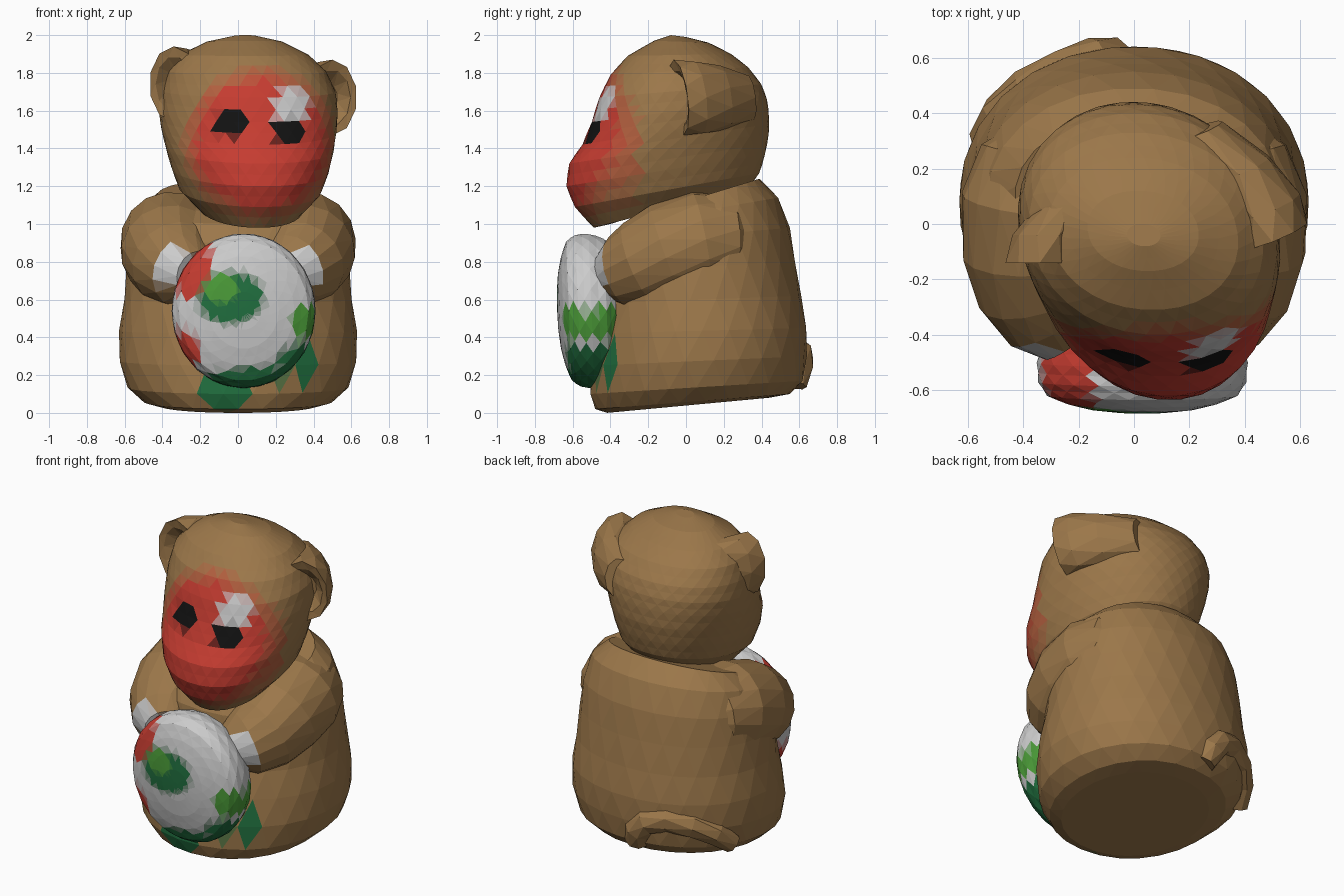
import bpy, bmesh
from math import sin, cos, pi, hypot
from mathutils import Vector

if "Cube" in bpy.data.objects:
    bpy.data.objects.remove(bpy.data.objects["Cube"])

BROWN, RED, WHITE = (.33, .185, .068), (.56, .045, .03), (.58, .58, .58)
GREEN, LIME, BLACK = (.015, .16, .05), (.07, .33, .04), (.006, .006, .006)
mats = {}


def material(col):
    key = tuple(round(c, 3) for c in col)
    if key not in mats:
        mats[key] = bpy.data.materials.new("paint_%d" % len(mats))
        mats[key].diffuse_color = (*key, 1)
    return mats[key]


def paint(p, base, spots, limit):
    # blend soft elliptical paint spots over the base colour, front side only
    col = base
    if p.y < limit:
        for c, x, z, rx, rz in spots:
            d = hypot((p.x - x) / rx, (p.z - z) / rz)
            t = round(4 * min(1, max(0, (1 - d) / .25))) / 4
            col = tuple(a + (b - a) * t for a, b in zip(col, c))
    return col


def angles(i, n):
    return [2 * pi * (j + .5 * (i % 2)) / n for j in range(n)]


def refine(rows):
    # add a halfway row between neighbours
    out = []
    for a, b in zip(rows, rows[1:]):
        out += [a, tuple((p + q) / 2 for p, q in zip(a, b))]
    return out + [rows[-1]]


def loft(name, rings, base=BROWN, spots=(), limit=-.25):
    # skin staggered rings with triangles and close both ends
    bm = bmesh.new()
    vr = [[bm.verts.new(p) for p in r] for r in rings]
    n = len(rings[0])
    for i, (a, b) in enumerate(zip(vr, vr[1:])):
        for j in range(n):
            k = (j + 1) % n
            if i % 2 == 0:
                tris = (a[j], a[k], b[j]), (b[j], a[k], b[k])
            else:
                tris = (a[j], a[k], b[k]), (a[j], b[k], b[j])
            for t in tris:
                bm.faces.new(t)
    for r in (vr[0], vr[-1]):
        mid = bm.verts.new(sum((v.co for v in r), Vector()) / n)
        for j in range(n):
            bm.faces.new((r[j], r[(j + 1) % n], mid))
    bmesh.ops.recalc_face_normals(bm, faces=bm.faces)
    me = bpy.data.meshes.new(name)
    slots = []
    for f in bm.faces:
        m = material(paint(f.calc_center_median(), base, spots, limit))
        if m not in slots:
            slots.append(m)
            me.materials.append(m)
        f.material_index = slots.index(m)
    bm.to_mesh(me)
    bm.free()
    ob = bpy.data.objects.new(name, me)
    bpy.context.collection.objects.link(ob)
    return ob


def stack(profile, n, power=2.0, turn=0.0):
    # rows: front z, back z, centre x, half width, front y, back y
    rings = []
    for i, (zf, zb, cx, rx, yf, yb) in enumerate(profile):
        ring = []
        for a in angles(i, n):
            c, s = cos(a), sin(a)
            c = abs(c) ** (2 / power) * (1 if c > 0 else -1)
            s = abs(s) ** (2 / power) * (1 if s > 0 else -1)
            y = (yf + yb) / 2 + s * (yb - yf) / 2
            ring.append(Vector((cx + rx * c - turn * y, y, zf + (zb - zf) * (s + 1) / 2)))
        rings.append(ring)
    return rings


def tube(path, n):
    # rows: x, y, z, radius
    pts = [Vector(p[:3]) for p in path]
    rings = []
    for i, p in enumerate(pts):
        t = (pts[min(i + 1, len(pts) - 1)] - pts[max(i - 1, 0)]).normalized()
        u = t.cross(Vector((.3, .2, 1))).normalized()
        w = t.cross(u)
        rings.append([p + (u * cos(a) + w * sin(a)) * path[i][3] for a in angles(i, n)])
    return rings


# seated body with legs merged into a rounded base
body = [(.00, .08, 0, .42, -.42, .44), (.02, .10, 0, .50, -.48, .55),
        (.10, .17, 0, .585, -.51, .62), (.25, .30, 0, .63, -.50, .64),
        (.42, .45, 0, .63, -.47, .64), (.58, .62, 0, .605, -.43, .61),
        (.75, .80, 0, .59, -.40, .58), (.90, .98, 0, .575, -.38, .55),
        (1.00, 1.14, 0, .53, -.32, .49), (1.06, 1.24, 0, .43, -.20, .39)]
loft("body", stack(body, 26, 2.1), BROWN,
     [(GREEN, -.06, .12, .16, .12), (GREEN, .32, .25, .14, .1)], -.3)

# head, turned slightly to one side, with protruding muzzle
head = [(1.00, 1.16, .05, .15, -.40, .10), (.98, 1.19, .05, .27, -.49, .33),
        (1.09, 1.27, .05, .37, -.59, .39), (1.20, 1.37, .05, .41, -.635, .42),
        (1.32, 1.48, .05, .44, -.62, .44), (1.42, 1.58, .05, .46, -.55, .44),
        (1.54, 1.66, .05, .47, -.50, .43), (1.67, 1.74, .05, .46, -.46, .40),
        (1.79, 1.83, .04, .42, -.40, .33), (1.89, 1.90, .03, .34, -.31, .24),
        (1.97, 1.96, .03, .20, -.17, .12), (2.00, 1.99, .03, .06, -.08, .0)]
loft("head", stack(refine(head), 34, 2.1, .12), BROWN,
     [(RED, .12, 1.42, .43, .43), (WHITE, .28, 1.62, .11, .12),
      (BLACK, -.05, 1.53, .10, .085), (BLACK, .26, 1.49, .10, .085)])

# ears: cupped lofts from the back, where they merge with the head, to the rim and hollow
# cup rows: depth behind the rim, scale, shift towards the head
cup = [(.38, .6, .26), (.24, .85, .12), (.10, .99, .03), (0, 1, 0), (.01, .74, 0),
       (.07, .35, .02)]
for side, m, x, y, z, skew in (("left", -1, -.34, -.14, 1.74, 0),
                               ("right", 1, .50, -.04, 1.67, .05)):
    loft(side + "_ear", [[Vector((x - m * inward + .13 * s * cos(a),
                                  y + d + skew * s * (cos(a) - .5 * sin(a)),
                                  z + .2 * s * sin(a)))
                          for a in angles(i, 10)] for i, (d, s, inward) in enumerate(cup)])

# arms reaching forward to the round object
for side, m in (("left", -1), ("right", 1)):
    path = [(.28, .32, .90, .14), (.32, .22, .91, .24), (.35, .08, .90, .275),
            (.355, -.10, .85, .265), (.33, -.23, .79, .24), (.28, -.33, .75, .20),
            (.22, -.41, .73, .13)]
    loft(side + "_arm", tube([(m * px, py, pz, r) for px, py, pz, r in path], 16), BROWN,
         [(WHITE, m * .34, .77, .13, .12)], -.32)

# curled tail lying against the back
loft("tail", tube([(-.05, .57, .15, .07), (-.08, .59, .24, .085), (-.14, .59, .31, .085),
                   (-.25, .55, .34, .085), (-.38, .48, .31, .085), (-.48, .39, .25, .08),
                   (-.54, .30, .16, .06)], 8))

# round painted disc held in front
disc = [(-.37, .33), (-.42, .385), (-.50, .41), (-.57, .405), (-.62, .37),
        (-.65, .29), (-.67, .20), (-.68, .10), (-.682, .02)]
loft("held_disc", [[Vector((.03 + r * .93 * cos(a), y - .04 * r * sin(a), .54 + r * sin(a)))
                    for a in angles(i, 22)] for i, (y, r) in enumerate(refine(disc))], WHITE,
     [(RED, -.25, .78, .13, .20), (RED, -.29, .33, .10, .12),
      (GREEN, -.04, .61, .20, .16), (LIME, -.09, .66, .10, .09),
      (LIME, .35, .48, .08, .11), (GREEN, .10, .15, .34, .11),
      (GREEN, .32, .27, .13, .11)], -.3)

for m in bpy.data.materials:
    if m.users and not m.is_grease_pencil:
        m.use_nodes = True
        m.node_tree.nodes["Principled BSDF"].inputs["Base Color"].default_value = m.diffuse_color
